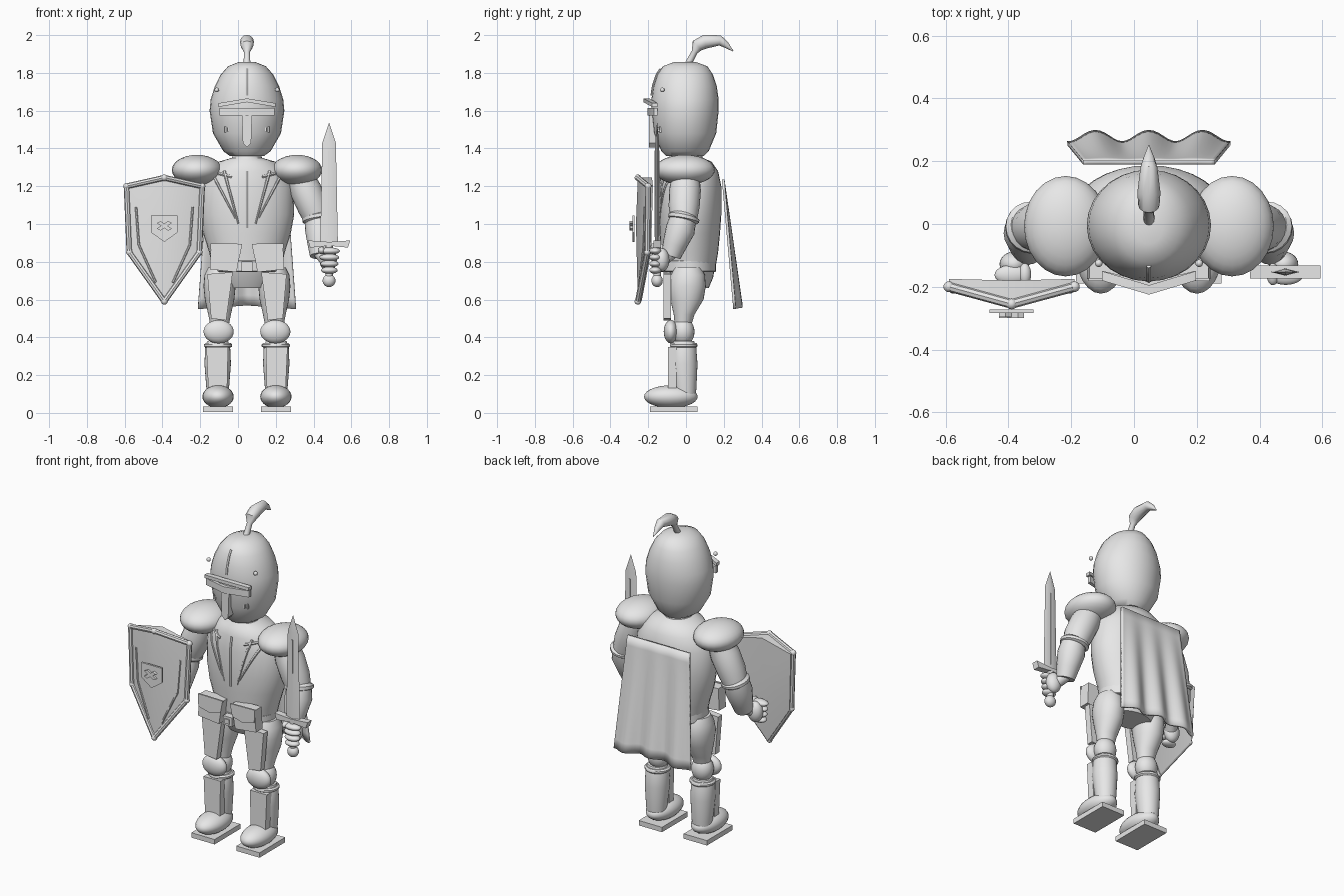
import bpy, bmesh, math
from mathutils import Vector

if "Cube" in bpy.data.objects:
    bpy.data.objects.remove(bpy.data.objects["Cube"])

CX = 0.0475                      # mirror line of the figure
steel = bpy.data.materials.new("steel_grey")
steel.diffuse_color = (0.8, 0.8, 0.8, 1)
steel.use_nodes = True
steel.node_tree.nodes["Principled BSDF"].inputs["Base Color"].default_value = steel.diffuse_color


def finish(name, bm):
    bmesh.ops.recalc_face_normals(bm, faces=bm.faces)
    me = bpy.data.meshes.new(name)
    bm.to_mesh(me)
    bm.free()
    me.materials.append(steel)
    ob = bpy.data.objects.new(name, me)
    bpy.context.collection.objects.link(ob)
    return ob


def loft(name, rings):
    """Skin a list of vertex rings and cap both ends."""
    bm = bmesh.new()
    vs = [[bm.verts.new(p) for p in r] for r in rings]
    n = len(rings[0])
    for a, b in zip(vs, vs[1:]):
        for i in range(n):
            j = (i + 1) % n
            bm.faces.new((a[i], a[j], b[j], b[i]))
    bm.faces.new(vs[0])
    bm.faces.new(vs[-1])
    return finish(name, bm)


def column(name, profile, cx=CX, n=28):
    """Stacked ellipses: (z, rx, ry, centre y)."""
    ang = [2 * math.pi * i / n for i in range(n)]
    return loft(name, [[(cx + rx * math.cos(a), cy + ry * math.sin(a), z) for a in ang]
                       for z, rx, ry, cy in profile])


def tube(name, pts, n=12):
    """Round tube through (x, y, z, radius) points."""
    ps = [Vector(p[:3]) for p in pts]
    d = ps[-1] - ps[0]
    axis = min(range(3), key=lambda i: abs(d[i]))
    ref = Vector([1.0 if i == axis else 0.0 for i in range(3)])
    rings = []
    for i, p in enumerate(ps):
        t = (ps[min(i + 1, len(ps) - 1)] - ps[max(i - 1, 0)]).normalized()
        u = t.cross(ref).normalized()
        v = t.cross(u)
        rings.append([p + pts[i][3] * (u * math.cos(k * 2 * math.pi / n) + v * math.sin(k * 2 * math.pi / n))
                      for k in range(n)])
    return loft(name, rings)


def ball(name, c, r):
    bm = bmesh.new()
    bmesh.ops.create_uvsphere(bm, u_segments=24, v_segments=14, radius=1)
    for v in bm.verts:
        v.co = Vector(c) + Vector((v.co.x * r[0], v.co.y * r[1], v.co.z * r[2]))
    return finish(name, bm)


def prism(name, outline, y0, y1):
    """Front outline (x, z) extruded from y0 to y1."""
    return loft(name, [[(x, y, z) for x, z in outline] for y in (y0, y1)])


def box(name, c, s):
    x, z, a, b = c[0], c[2], s[0] / 2, s[2] / 2
    return prism(name, [(x - a, z - b), (x + a, z - b), (x + a, z + b), (x - a, z + b)],
                 c[1] - s[1] / 2, c[1] + s[1] / 2)


def bent_bar(name, w, z_end, z_mid, y_end, y_mid, h, d):
    rings = []
    for x, y, z in ((CX - w, y_end, z_end), (CX, y_mid, z_mid), (CX + w, y_end, z_end)):
        rings.append([(x, y, z - h / 2), (x, y + d, z - h / 2), (x, y + d, z + h / 2), (x, y, z + h / 2)])
    return loft(name, rings)


def front_y(profile, x, z):
    """Front surface depth of a column at x, z."""
    for a, b in zip(profile, profile[1:]):
        if a[0] <= z <= b[0]:
            f = (z - a[0]) / (b[0] - a[0])
            rx, ry, cy = [a[i] + f * (b[i] - a[i]) for i in (1, 2, 3)]
            return cy - ry * math.sqrt(max(0, 1 - ((x - CX) / rx) ** 2))
    return 0


def strip(name, profile, p, q, r0, r1, steps=8):
    """Thin raised strip lying on the front of a column."""
    pts = []
    for i in range(steps + 1):
        f = i / steps
        x, z = p[0] + f * (q[0] - p[0]), p[1] + f * (q[1] - p[1])
        pts.append((x, front_y(profile, x, z), z, r0 + f * (r1 - r0)))
    return tube(name, pts, 6)


# Helmet
head = [(1.36, .09, .10, -.005), (1.385, .125, .125, -.005), (1.48, .18, .165, -.005),
        (1.6, .198, .178, -.005), (1.66, .192, .178, -.005), (1.73, .17, .168, -.005),
        (1.79, .14, .148, -.005), (1.835, .10, .118, -.005), (1.857, .045, .06, -.005)]
column("helmet", head)
strip("helmet_crest", head, (CX, 1.82), (CX, 1.68), .008, .008)
bent_bar("visor_brow", .15, 1.63, 1.655, -.18, -.225, .02, .03)
bent_bar("visor_lower_bar", .145, 1.595, 1.595, -.17, -.205, .04, .02)
prism("nose_guard", [(CX - .027, 1.58), (CX + .027, 1.58), (CX + .022, 1.43), (CX, 1.405), (CX - .022, 1.43)],
      -.195, -.14)
for s in (-1, 1):
    ball("helmet_bolt", (CX + s * .16, -.125, 1.71), (.012, .012, .012))
    for k, h in ((.10, .022), (.115, .03)):
        x = CX + s * k
        box("breathing_slot", (x, front_y(head, x, 1.5), 1.5), (.007, .012, h))

# Plume
tube("plume", [(CX, .01, 1.845, .018), (CX, .045, 1.91, .016), (CX, .06, 1.945, .034),
               (CX, .10, 1.965, .037), (CX, .18, 1.972, .027), (CX, .21, 1.95, .018), (CX, .25, 1.915, .002)])

# Torso armour
torso = [(.76, .18, .14, .015), (.85, .2, .15, .02), (.95, .232, .16, .02), (1.05, .25, .165, .022),
         (1.2, .245, .165, .022), (1.28, .2, .15, .02), (1.33, .15, .125, .01), (1.35, .08, .09, 0),
         (1.4, .06, .07, 0)]
column("torso", torso, n=32)
strip("chest_ridge", torso, (CX, 1.28), (CX, .98), .008, .008)
for s in (-1, 1):
    strip("chest_groove_inner", torso, (CX + s * .12, 1.28), (CX + s * .045, 1.0), .009, .004)
    strip("chest_groove_outer", torso, (CX + s * .185, 1.27), (CX + s * .06, 1.03), .009, .004)
    strip("shoulder_strap", torso, (CX + s * .08, 1.25), (CX + s * .22, 1.285), .008, .008)

# Belt, pouches and hip plate
column("belt", [(.745, .185, .14, .015), (.75, .19, .145, .015), (.805, .19, .145, .015), (.81, .185, .14, .015)])
column("hip_plate", [(.66, .125, .09, .03), (.72, .155, .12, .025), (.76, .165, .13, .02)])
box("buckle", (CX, -.15, .775), (.06, .04, .055))
box("buckle_pin", (CX, -.172, .775), (.03, .01, .028))

# Cape: hanging sheet with folds that grow towards the hem
NX, NZ = 36, 12
bm = bmesh.new()
grid = []
for j in range(NZ + 1):
    t = j / NZ
    row = []
    for i in range(NX + 1):
        u = 2 * i / NX - 1
        wave = math.cos(u * math.pi * 3.05) * .5
        row.append(bm.verts.new((CX + u * (.21 + .05 * t), .197 + t * (.078 + .036 * wave),
                                 1.235 - .685 * t + .02 * t * (1 - abs(u)))))
    grid.append(row)
for j in range(NZ):
    for i in range(NX):
        bm.faces.new((grid[j][i], grid[j][i + 1], grid[j + 1][i + 1], grid[j + 1][i]))
cape = finish("cape", bm)
mod = cape.modifiers.new("thickness", 'SOLIDIFY')
mod.thickness, mod.offset = .014, 0

# Mirrored limbs
for s in (-1, 1):
    def X(o):
        return CX + s * o

    def plate(name, pts, y0, y1):
        prism(name, [(X(o), z) for o, z in pts], y0, y1)

    # Belt pouch
    plate("pouch", [(.03, .89), (.19, .893), (.197, .76), (.055, .745)], -.175, -.11)
    plate("pouch_flap", [(.025, .895), (.193, .898), (.19, .82), (.11, .80), (.04, .82)], -.182, -.172)
    # Leg
    column("thigh", [(.47, .05, .045, -.015), (.52, .06, .055, -.01), (.6, .078, .088, .005),
                     (.67, .085, .1, .005), (.73, .08, .09, .01), (.77, .06, .07, .01)], X(.145))
    plate("thigh_plate", [(.075, .745), (.21, .735), (.19, .5), (.11, .49)], -.12, -.08)
    ball("knee_joint", (X(.15), -.015, .43), (.065, .06, .075))
    ball("knee_cap", (X(.15), -.08, .43), (.08, .038, .062))
    column("shin", [(.07, .055, .055, -.005), (.13, .06, .06, -.005), (.26, .07, .073, -.012),
                    (.35, .066, .066, -.012), (.38, .055, .055, -.012)], X(.155))
    column("shin_ring", [(.345, .066, .066, -.012), (.352, .075, .072, -.012), (.362, .075, .072, -.012),
                         (.37, .066, .066, -.012)], X(.153))
    plate("shin_plate", [(.10, .35), (.215, .35), (.205, .13), (.105, .13)], -.095, -.05)
    ball("boot", (X(.153), -.08, .086), (.083, .142, .06))
    box("sole", (X(.153), -.065, .02), (.158, .25, .03))
    # Shoulder and arm
    ball("shoulder_guard", (X(.265), -.007, 1.286), (.133, .16, .08))
    tube("upper_arm", [(X(.27), 0, 1.27, .07), (X(.31), -.005, 1.18, .084), (X(.35), -.01, 1.09, .082),
                       (X(.375), -.012, 1.02, .07)], 20)
    tube("elbow_ring", [(X(.372), -.008, 1.045, .07), (X(.374), -.01, 1.038, .083), (X(.376), -.013, 1.022, .083),
                        (X(.378), -.015, 1.012, .07)], 20)
    tube("forearm", [(X(.38), -.015, 1.03, .07), (X(.385), -.03, .97, .078), (X(.385), -.06, .89, .064),
                     (X(.385), -.08, .83, .052)], 20)
    tube("wrist", [(X(.385), -.075, .85, .035), (X(.42), -.125, .81, .035)])
    ball("palm", (X(.43), -.128, .81), (.046, .04, .062))
    for i in range(4):
        ball("finger", (X(.436), -.162, .857 - .034 * i), (.056 - .004 * i, .032, .019))
    ball("thumb", (X(.395), -.16, .86), (.02, .035, .02))

# Sword
SX, SY = .482, -.153
loft("blade", [[(SX - w, SY, z), (SX, SY - d, z), (SX + w, SY, z), (SX, SY + d, z)]
               for z, w, d in ((.89, .047, .012), (1.43, .036, .01), (1.535, .001, .001))])
box("blade_ridge", (SX, SY, 1.16), (.009, .026, .46))
prism("guard", [(SX - .112, .913), (SX - .10, .875), (SX, .885), (SX + .10, .875), (SX + .112, .913), (SX, .905)],
      SY - .02, SY + .02)
tube("grip", [(SX, SY, .7, .02), (SX, SY, .89, .02)])
ball("pommel", (SX, SY, .7), (.034, .03, .034))

# Shield: ridged front, inner back, tubular rim
HX = -.39
shape = [(-.2, 1.2, -.2, -.175), (0, 1.245, -.255, -.18), (.2, 1.2, -.2, -.175),
         (.185, .85, -.205, -.185), (0, .59, -.255, -.235), (-.185, .85, -.205, -.185)]
bm = bmesh.new()
front = [bm.verts.new((HX + x, yf, z)) for x, z, yf, yb in shape]
back = [bm.verts.new((HX + x, yb, z)) for x, z, yf, yb in shape]
for vs in (front, back):
    mid = bm.verts.new((HX, -.265 if vs is front else -.19, 1.0))
    for i in range(6):
        bm.faces.new((vs[i], vs[(i + 1) % 6], mid))
for i in range(6):
    j = (i + 1) % 6
    bm.faces.new((front[i], front[j], back[j], back[i]))
finish("shield", bm)
for i in range(6):
    a, b = shape[i], shape[(i + 1) % 6]
    tube("shield_rim", [(HX + a[0], a[2], a[1], .015), (HX + b[0], b[2], b[1], .015)], 8)
    ball("rim_corner", (HX + a[0], a[2], a[1]), (.017, .017, .017))
for s in (-1, 1):
    tube("shield_strip", [(HX + s * .15, -.219, 1.09, .006), (HX + s * .135, -.224, .89, .006),
                          (HX + s * .045, -.247, .69, .006)], 6)
prism("emblem_plate", [(HX - .07, 1.045), (HX + .07, 1.045), (HX + .07, .955), (HX, .905), (HX - .07, .955)],
      -.284, -.272)
for s in (-1, 1):
    a, b = .03, .01
    prism("emblem_cross_bar", [(HX - s * (a - b), .975 - b + .0), (HX - s * (a + b), .975 + b - .01),
                               (HX + s * (a - b), 1.005 + b), (HX + s * (a + b), 1.005 - b + .01)],
          -.298 - .002 * s, -.283)

# Soft shading with crisp edges
bpy.ops.object.select_all(action='SELECT')
bpy.context.view_layer.objects.active = cape
bpy.ops.object.shade_smooth_by_angle(angle=math.radians(38))
